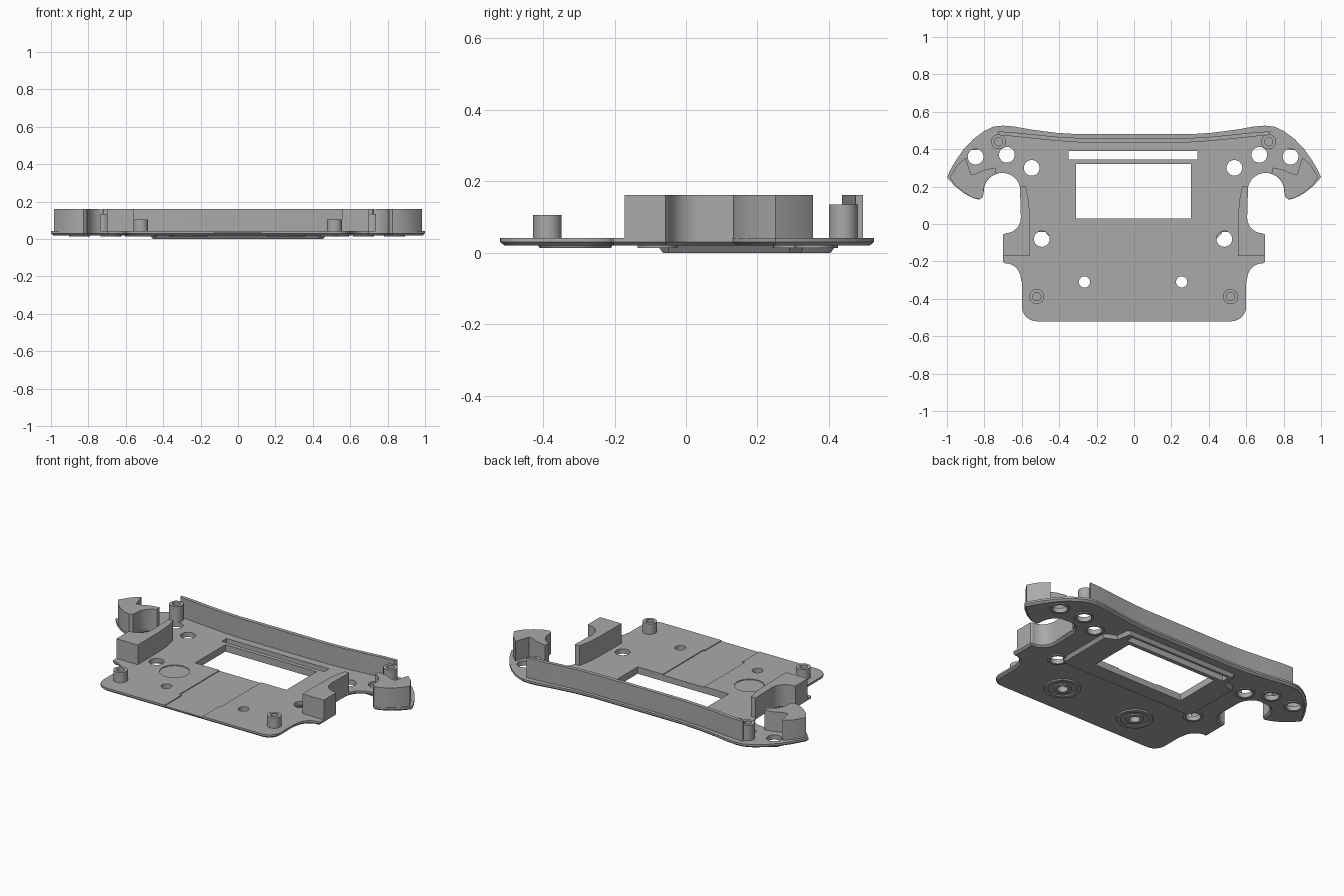
import bpy, bmesh, math
from mathutils import Vector

if "Cube" in bpy.data.objects:
    bpy.data.objects.remove(bpy.data.objects["Cube"], do_unlink=True)

grey = bpy.data.materials.new("plain_grey")
grey.use_nodes = True
grey.diffuse_color = (0.4, 0.4, 0.4, 1)
grey.node_tree.nodes["Principled BSDF"].inputs["Base Color"].default_value = (0.4, 0.4, 0.4, 1)
parts = []


def arc(cx, cy, r, a0, a1, n=12):
    angles = [math.radians(a0 + (a1 - a0) * i / n) for i in range(n + 1)]
    return [(cx + r * math.cos(a), cy + r * math.sin(a)) for a in angles]


def circle(cx, cy, r):
    return arc(cx, cy, r, 0, 360, 32)[:-1]


def rect(x0, x1, y0, y1):
    return [(x0, y0), (x1, y0), (x1, y1), (x0, y1)]


def flip(points):
    return [(-x, y) for x, y in reversed(points)]


def inward(points, d):
    """Offset a closed loop towards its inside."""
    area = sum(a[0] * b[1] - b[0] * a[1] for a, b in zip(points, points[1:] + points[:1]))
    s = d if area > 0 else -d
    out = []
    for i, p in enumerate(points):
        t = Vector(points[(i + 1) % len(points)]) - Vector(points[i - 1])
        t.normalize()
        out.append((p[0] - t.y * s, p[1] + t.x * s))
    return out


def slab(name, outline, z0, z1, holes=(), taper=0):
    """Extrude a flat profile with holes; taper pulls in the lower outer rim."""
    curve = bpy.data.curves.new(name, 'CURVE')
    curve.dimensions = '2D'
    curve.fill_mode = 'BOTH'
    curve.extrude = (z1 - z0) / 2
    for loop in [outline, *holes]:
        spline = curve.splines.new('POLY')
        spline.points.add(len(loop) - 1)
        for point, (x, y) in zip(spline.points, loop):
            point.co = (x, y, 0, 1)
        spline.use_cyclic_u = True
    temp = bpy.data.objects.new(name + "_profile", curve)
    bpy.context.collection.objects.link(temp)
    bpy.context.view_layer.update()
    graph = bpy.context.evaluated_depsgraph_get()
    mesh = bpy.data.meshes.new_from_object(temp.evaluated_get(graph))
    bpy.data.objects.remove(temp, do_unlink=True)

    bm = bmesh.new()
    bm.from_mesh(mesh)
    bmesh.ops.remove_doubles(bm, verts=bm.verts, dist=0.0002)
    if taper:
        moved = inward(outline, taper)
        for v in bm.verts:
            if v.co.z < 0:
                for old, new in zip(outline, moved):
                    if (v.co.xy - Vector(old)).length < 0.0005:
                        v.co.x, v.co.y = new
                        break
    bmesh.ops.translate(bm, verts=bm.verts, vec=(0, 0, (z0 + z1) / 2))
    bmesh.ops.recalc_face_normals(bm, faces=bm.faces)
    bm.to_mesh(mesh)
    bm.free()
    mesh.materials.clear()
    mesh.materials.append(grey)
    obj = bpy.data.objects.new(name, mesh)
    bpy.context.collection.objects.link(obj)
    parts.append(obj)


# Plate outline, left half from rear centre to front
notch = arc(0.705, 0.175, 0.098, 0, 180, 20)
hollow = arc(0.69, 0.035, 0.085, 180, 270, 10)
half = [(0.3, 0.48), (0.42, 0.488), (0.55, 0.505), (0.64, 0.521), (0.70, 0.526),
        (0.75, 0.521), (0.80, 0.498), (0.86, 0.453), (0.91, 0.4), (0.95, 0.344),
        (0.98, 0.294), (1.0, 0.25), (0.96, 0.205), (0.91, 0.165), (0.86, 0.138),
        (0.826, 0.13), (0.808, 0.145)]
half += notch + hollow + [(0.70, -0.057), (0.70, -0.203)]
half += arc(0.69, -0.295, 0.085, 90, 180, 10) + [(0.60, -0.31)]
half += arc(0.52, -0.44, 0.08, 0, -90, 10)
outline = half + flip(half)

# Openings through the plate
buttons = [(s * x - 0.005, y) for s in (1, -1)
           for x, y in ((0.842, 0.36), (0.675, 0.37), (0.542, 0.3), (0.488, -0.08))]
screws = [(0.255, -0.31), (-0.265, -0.31)]
window = rect(-0.31, 0.305, 0.03, 0.32)
slot = rect(-0.35, 0.34, 0.345, 0.39)
round_holes = [circle(x, y, 0.042) for x, y in buttons] + [circle(x, y, 0.03) for x, y in screws]
through = round_holes + [window, slot]

# Plate in layers: rounded underside, core, top skin with channel and round recess
slab("plate_underside", outline, 0.02, 0.03, through, taper=0.012)
slab("plate_core", outline, 0.03, 0.037, through)
channel = [(0.125, -0.52), (0.125, -0.36), (0.135, -0.36), (0.135, 0.03), (0.305, 0.03),
           (0.305, 0.32), (-0.31, 0.32), (-0.31, 0.03), (-0.145, 0.03), (-0.145, -0.36),
           (-0.13, -0.36), (-0.13, -0.52)]
slab("plate_top_skin", half + channel + flip(half), 0.037, 0.042,
     round_holes + [slot, circle(-0.34, -0.125, 0.083)])

# Rear wall
outer = [(0.3, 0.46), (0.42, 0.467), (0.55, 0.48), (0.65, 0.491), (0.73, 0.495)]
inner = [(0.72, 0.475), (0.65, 0.469), (0.55, 0.458), (0.42, 0.445), (0.3, 0.437)]
slab("rear_wall", outer + inner + flip(outer + inner), 0.035, 0.162)

# Grip blocks round the side notches
wing = [(0.90, 0.355), (0.945, 0.315), (0.985, 0.25), (0.955, 0.207), (0.91, 0.168),
        (0.86, 0.14), (0.826, 0.132), (0.808, 0.145)]
wing += arc(0.705, 0.175, 0.099, 0, 72, 10) + [(0.74, 0.302), (0.80, 0.29), (0.84, 0.27), (0.872, 0.265)]
grip = [(0.70, -0.172), (0.555, -0.172), (0.557, 0.03), (0.562, 0.12), (0.578, 0.2), (0.61, 0.2)]
grip += hollow + [(0.70, -0.057)]
for side, turn in (("left", list), ("right", flip)):
    slab(side + "_wing_block", turn(wing), 0.035, 0.162)
    slab(side + "_grip_block", turn(grip), 0.035, 0.162)

# Screw posts
for s, side in ((1, "left"), (-1, "right")):
    for end, x, y, top in (("front", 0.518, -0.388, 0.105), ("rear", 0.722, 0.44, 0.135)):
        cx = s * x - 0.002
        slab(f"{side}_{end}_post", circle(cx, y, 0.04), 0.035, top, [circle(cx, y, 0.022)])

# Underside: display bezel
bezel = [(0.44, -0.08), (0.47, -0.05), (0.47, 0.29), (0.45, 0.31), (0.40, 0.33),
         (0.39, 0.40), (0.37, 0.42)]
slab("display_bezel", bezel + flip(bezel), 0.0, 0.021, [window, slot], taper=0.015)

# Underside: rims round the button holes and screw holes
for i, (x, y) in enumerate(buttons):
    slab(f"button_rim_{i + 1}", circle(x, y, 0.056), 0.013, 0.021, [circle(x, y, 0.042)])
for i, (x, y) in enumerate(screws):
    slab(f"screw_outer_rim_{i + 1}", circle(x, y, 0.104), 0.013, 0.021, [circle(x, y, 0.08)], taper=0.004)
    slab(f"screw_inner_rim_{i + 1}", circle(x, y, 0.05), 0.013, 0.021, [circle(x, y, 0.03)])

# Smooth curved walls, keep edges sharp
bpy.ops.object.select_all(action='DESELECT')
for obj in parts:
    obj.select_set(True)
bpy.context.view_layer.objects.active = parts[0]
bpy.ops.object.shade_smooth_by_angle(angle=math.radians(30))
